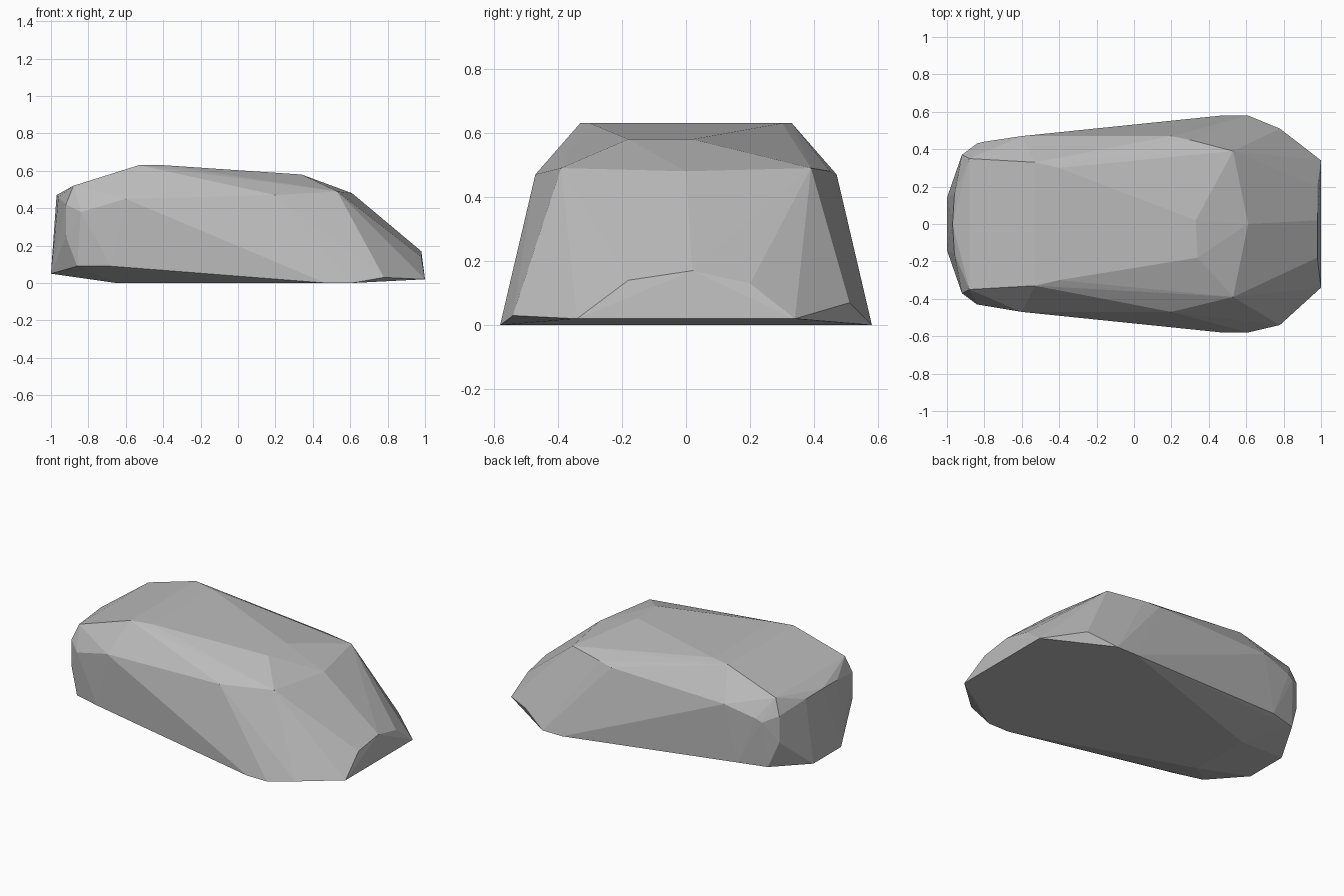
import bpy
import bmesh

# Remove the default cube
cube = bpy.data.objects.get("Cube")
if cube:
    bpy.data.objects.remove(cube, do_unlink=True)


def make_material(name, value):
    mat = bpy.data.materials.new(name)
    mat.use_nodes = True
    color = (value, value, value, 1)
    mat.diffuse_color = color
    shader = mat.node_tree.nodes["Principled BSDF"]
    shader.inputs["Base Color"].default_value = color
    shader.inputs["Roughness"].default_value = 0.9
    return mat


def build_hull(name, points, material):
    """Wrap a faceted convex skin around the given corner points."""
    bm = bmesh.new()
    for point in points:
        bm.verts.new(point)
    bmesh.ops.convex_hull(bm, input=bm.verts, use_existing_faces=False)
    loose = [v for v in bm.verts if not v.link_faces]
    bmesh.ops.delete(bm, geom=loose, context="VERTS")
    bmesh.ops.recalc_face_normals(bm, faces=bm.faces)
    mesh = bpy.data.meshes.new(name)
    bm.to_mesh(mesh)
    bm.free()
    mesh.materials.append(material)
    obj = bpy.data.objects.new(name, mesh)
    bpy.context.collection.objects.link(obj)
    return obj


# Corners shared by both long sides, mirrored across the length
paired = [
    # flat base, widest toward the low end
    (.47, .58, 0), (.61, .58, 0), (-.65, .2, 0),
    # lifted rim of the underside
    (-1, .14, .05), (-.86, .4, .09), (-.68, .45, .09), (1, .34, .02),
    # blunt tall end
    (-.96, .16, .46), (-.92, .37, .25), (-.92, .37, .42), (-.88, .35, .52),
    (-.84, .43, .38),
    # shoulders
    (-.6, .47, .45), (.2, .47, .47), (.53, .39, .49),
    # top plateau
    (-.53, .33, .63), (-.4, .3, .63),
]

# Irregular corners that break the symmetry
single = [
    (.78, .51, .07), (.78, -.54, .03),
    (.98, -.18, .14), (.98, .02, .17), (.98, .2, .13),
    (.61, 0, .48), (.33, .02, .58), (.34, -.18, .58),
    (-.97, 0, .47), (.3, .45, .48), (-.8, .44, .4),
]

corners = single + [(x, side * y, z) for x, y, z in paired for side in (1, -1)]
stone_grey = make_material("stone grey", 0.5)
build_hull("boulder", corners, stone_grey)
